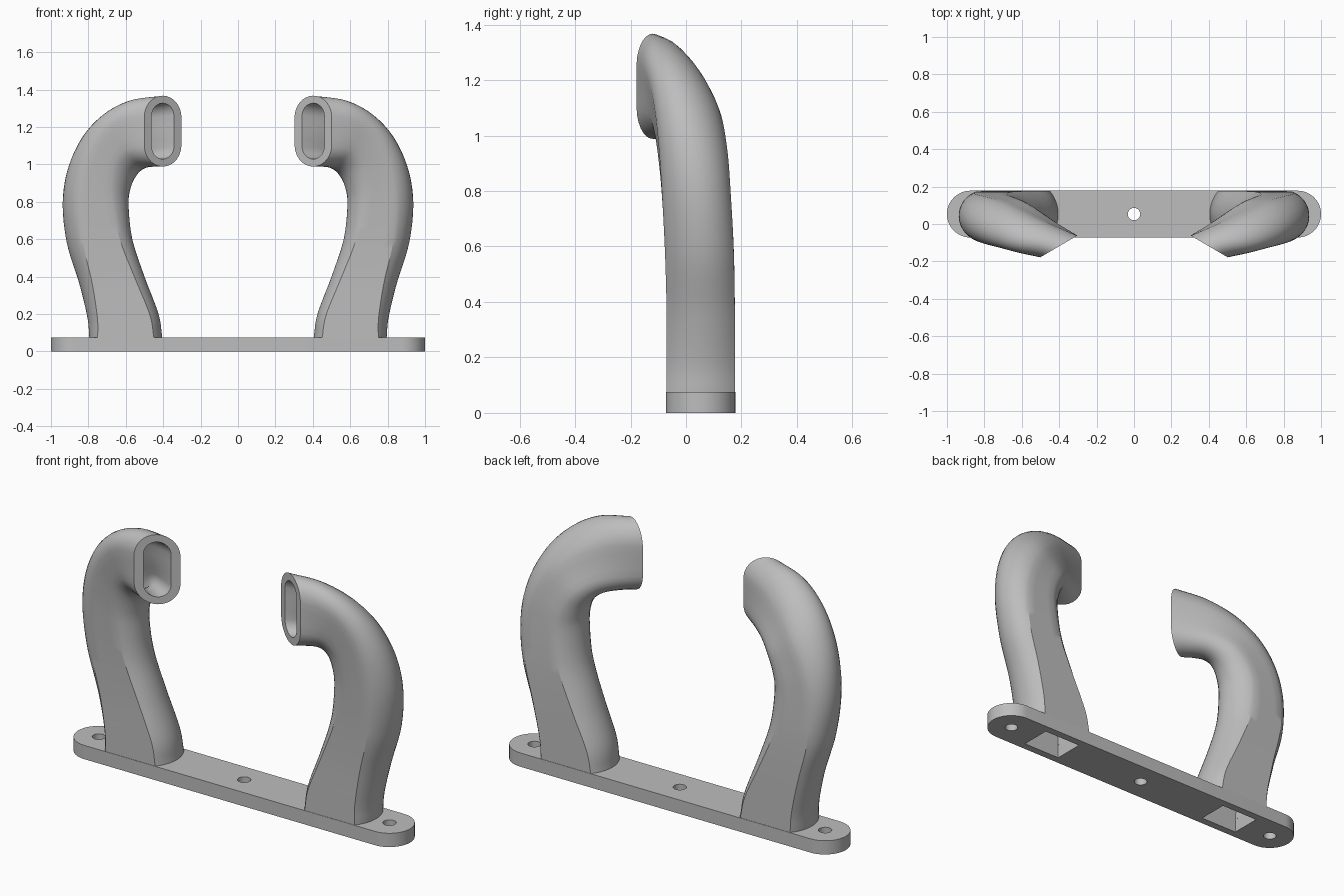
import bpy
import bmesh
from math import pi, sin, cos, atan
from mathutils import Vector

default_cube = bpy.data.objects.get("Cube")
if default_cube:
    bpy.data.objects.remove(default_cube, do_unlink=True)

# One plain grey for everything
grey = bpy.data.materials.new("plain_grey")
grey.use_nodes = True
grey_colour = (0.51, 0.51, 0.51, 1)
grey.diffuse_color = grey_colour
grey.node_tree.nodes["Principled BSDF"].inputs["Base Color"].default_value = grey_colour

PLATE_TOP = 0.075
MID_Y = 0.053


def finish(bm, name):
    """Turn a bmesh into a smooth-by-angle grey object."""
    bmesh.ops.recalc_face_normals(bm, faces=bm.faces)
    mesh = bpy.data.meshes.new(name)
    bm.to_mesh(mesh)
    bm.free()
    mesh.materials.append(grey)
    obj = bpy.data.objects.new(name, mesh)
    bpy.context.collection.objects.link(obj)
    bpy.ops.object.select_all(action='DESELECT')
    obj.select_set(True)
    bpy.context.view_layer.objects.active = obj
    bpy.ops.object.shade_smooth_by_angle(angle=pi / 6)
    return obj


def add_loop(bm, points):
    """Add a closed loop of edges in the ground plane."""
    verts = [bm.verts.new((x, y, 0)) for x, y in points]
    return [bm.edges.new((v, verts[i - 1])) for i, v in enumerate(verts)]


def arc(cx, cy, radius, start, end, steps):
    angles = [start + (end - start) * i / steps for i in range(steps + 1)]
    return [(cx + radius * cos(a), cy + radius * sin(a)) for a in angles]


# Base plate: round-ended bar with screw holes and two rectangular openings
bm = bmesh.new()
radius = 0.125
reach = 1 - radius
edges = add_loop(bm, arc(reach, MID_Y, radius, -pi / 2, pi / 2, 24)
                 + arc(-reach, MID_Y, radius, pi / 2, 3 * pi / 2, 24))
for x in (-reach, 0, reach):
    edges += add_loop(bm, arc(x, MID_Y, 0.033, 0, 2 * pi, 32)[:-1])
for x in (-0.6, 0.6):
    edges += add_loop(bm, [(x + sx * 0.112, MID_Y + sy * 0.0836)
                           for sx, sy in ((-1, -1), (1, -1), (1, 1), (-1, 1))])
bmesh.ops.triangle_fill(bm, use_beauty=True, use_dissolve=False, edges=edges)
raised = bmesh.ops.extrude_face_region(bm, geom=bm.faces[:], use_keep_orig=True)
bmesh.ops.translate(bm, vec=(0, 0, PLATE_TOP),
                    verts=[g for g in raised["geom"] if isinstance(g, bmesh.types.BMVert)])
finish(bm, "base_plate")

# Arm stations: inner x, inner z, outer x, outer z, centre y, half width x, half width y, end bulge
STATIONS = [
    (.405, .075, .795, .075, .053, 0, .123, .045),
    (.425, .2, .805, .18, .053, .003, .123, .05),
    (.5, .4, .848, .36, .053, .008, .123, .06),
    (.565, .6, .915, .58, .048, .01, .124, .076),
    (.585, .78, .937, .8, .037, .005, .124, .092),
    (.575, .87, .905, .99, .025, -.01, .123, .1),
    (.547, .94, .825, 1.15, .005, -.033, .117, .103),
    (.508, .977, .71, 1.268, -.03, -.055, .1, .105),
    (.458, .987, .567, 1.342, -.075, -.078, .079, .106),
    (.402, .988, .402, 1.367, -.12, -.099, .058, .106),
]


def smooth_stations(rows, steps):
    """Catmull-Rom interpolation of all station values."""
    rows = [Vector(r) for r in rows]
    padded = [rows[0] * 2 - rows[1]] + rows + [rows[-1] * 2 - rows[-2]]
    result = []
    for a, b, c, d in zip(padded, padded[1:], padded[2:], padded[3:]):
        for i in range(steps):
            t = i / steps
            result.append((b * 2 + (c - a) * t + (a * 2 - b * 5 + c * 4 - d) * t ** 2
                           + (b * 3 - a - c * 3 + d) * t ** 3) / 2)
    return result + [rows[-1]]


def section(row, inside, progress):
    """Flat-sided section with circular-arc ends; the bore is a reduced copy."""
    ix, iz, ox, oz, y, wx, wy, bulge = row
    centre = Vector(((ix + ox) / 2, y, (iz + oz) / 2))
    along = Vector((ox - ix, 0, oz - iz)) / 2
    half = along.length
    along.normalize()
    across = Vector((wx, wy, 0))
    if inside:
        fade = max(0, 1 - 2.5 * progress)
        half -= 0.04 + 0.043 * fade
        across *= 0.6 + 0.08 * fade
        bulge *= 0.6 * (1 - 0.97 * fade)
    limit = 2 * atan(bulge / across.length)
    steps = 14
    outline = []
    for side in (1, -1):
        for i in range(steps + 1):
            a = limit * (2 * i / steps - 1)
            rise = bulge * (cos(a) - cos(limit)) / (1 - cos(limit))
            outline.append((side * (half - bulge + rise), side * sin(a) / sin(limit)))
        # extra points along the flat side
        u, w = outline[-1]
        outline += [(u * (1 - k / 2), w) for k in (1, 2, 3)]
    return [centre + along * u + across * w for u, w in outline]


def bridge(bm, first, second):
    for i in range(len(first)):
        bm.faces.new((first[i - 1], first[i], second[i], second[i - 1]))


def build_arm(name, side):
    """Hollow curved arm rising from the plate to an angled slot mouth."""
    bm = bmesh.new()
    rows = smooth_stations(STATIONS, 6)
    rings = []
    for inside in (False, True):
        layer = []
        for n, row in enumerate(rows):
            points = section(row, inside, n / (len(rows) - 1))
            layer.append([bm.verts.new((side * p.x, p.y, p.z)) for p in points])
        rings += layer if not inside else layer[::-1]
    # outer skin, mouth rim and bore form one continuous strip
    for first, second in zip(rings, rings[1:]):
        bridge(bm, first, second)
    bridge(bm, rings[-1], rings[0])
    finish(bm, name)


build_arm("left_arm", 1)
build_arm("right_arm", -1)
